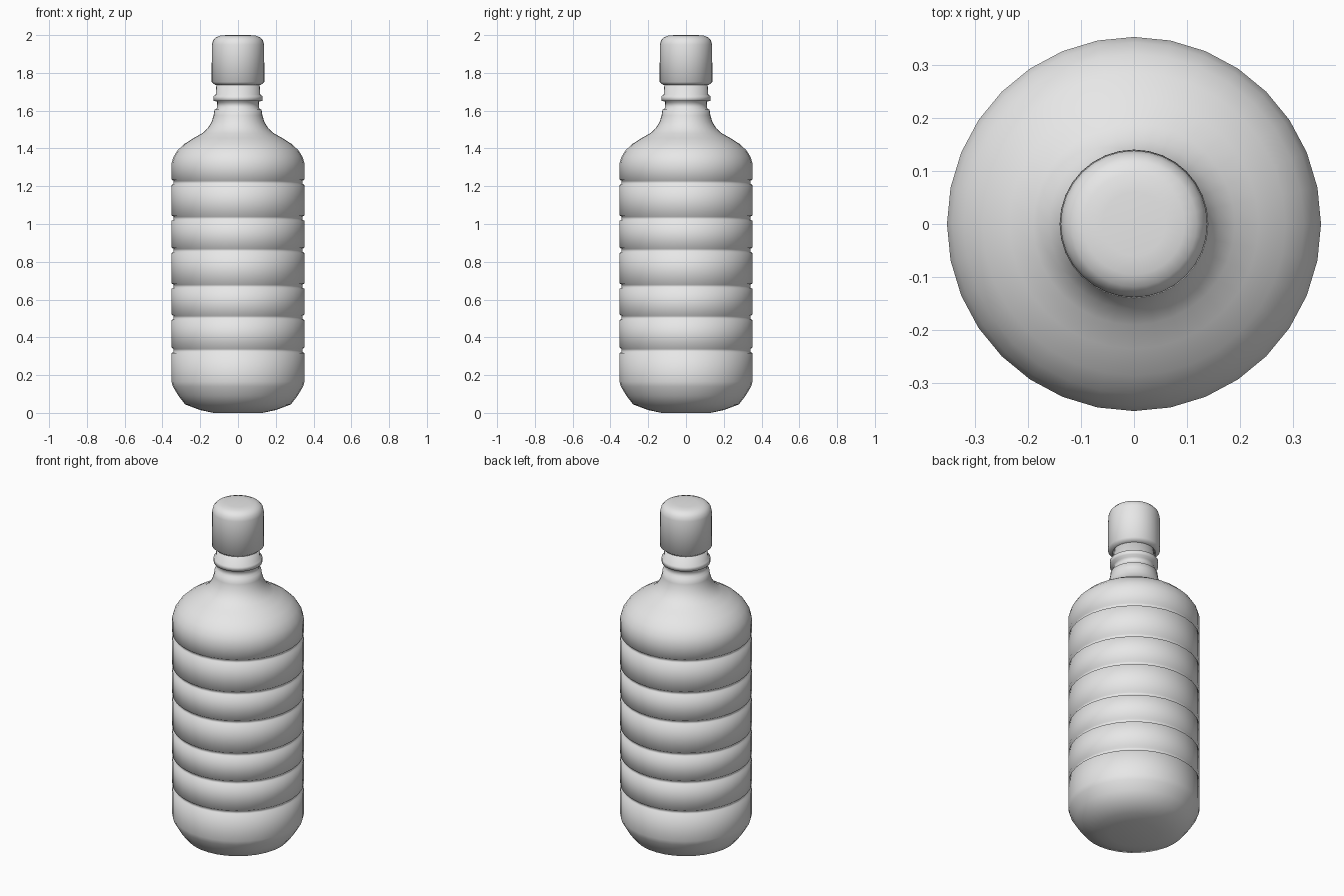
import bpy
import bmesh
from math import cos, sin, tau

SIDES = 32
cube = bpy.data.objects.get("Cube")
if cube:
    bpy.data.objects.remove(cube, do_unlink=True)

grey = bpy.data.materials.new("plain_grey")
grey.use_nodes = True
colour = (0.8, 0.8, 0.8, 1)
grey.diffuse_color = colour
grey.node_tree.nodes["Principled BSDF"].inputs["Base Color"].default_value = colour


def lathe(name, profile):
    """Spin a (radius, height) profile round z and close both ends."""
    bm = bmesh.new()
    rings = [[bm.verts.new((r * cos(tau * i / SIDES), r * sin(tau * i / SIDES), z))
              for i in range(SIDES)] for r, z in profile]
    for low, high in zip(rings, rings[1:]):
        for i in range(SIDES):
            j = (i + 1) % SIDES
            bm.faces.new((low[i], low[j], high[j], high[i]))
    bm.faces.new(rings[0][::-1])
    bm.faces.new(rings[-1])
    for face in bm.faces:
        face.smooth = True
    mesh = bpy.data.meshes.new(name)
    bm.to_mesh(mesh)
    bm.free()
    mesh.materials.append(grey)
    obj = bpy.data.objects.new(name, mesh)
    bpy.context.scene.collection.objects.link(obj)
    return obj


# Rounded base
BODY = 0.352
profile = [(0.13, 0), (0.2, 0.015), (0.28, 0.045), (0.315, 0.09),
           (0.345, 0.14), (BODY, 0.165)]

# Grooves that separate the bands of the body
for z in (0.32, 0.495, 0.66, 0.85, 1.02, 1.21):
    profile += [(BODY, z - 0.003), (0.341, z + 0.003),
                (0.341, z + 0.018), (BODY, z + 0.026)]

# Shoulder
profile += [(BODY, 1.32), (0.342, 1.355), (0.32, 1.39), (0.285, 1.423),
            (0.235, 1.455), (0.19, 1.48), (0.16, 1.507), (0.14, 1.54),
            (0.129, 1.575), (0.125, 1.605)]

# Neck with its collar ring
profile += [(0.112, 1.612), (0.11, 1.648), (0.13, 1.652), (0.13, 1.678),
            (0.118, 1.684), (0.113, 1.76)]
lathe("bottle", profile)

# Cap with a rounded top
lathe("cap", [(0.1, 1.735), (0.12, 1.735), (0.14, 1.752), (0.138, 1.95),
              (0.132, 1.972), (0.118, 1.988), (0.095, 1.997), (0.06, 2)])
